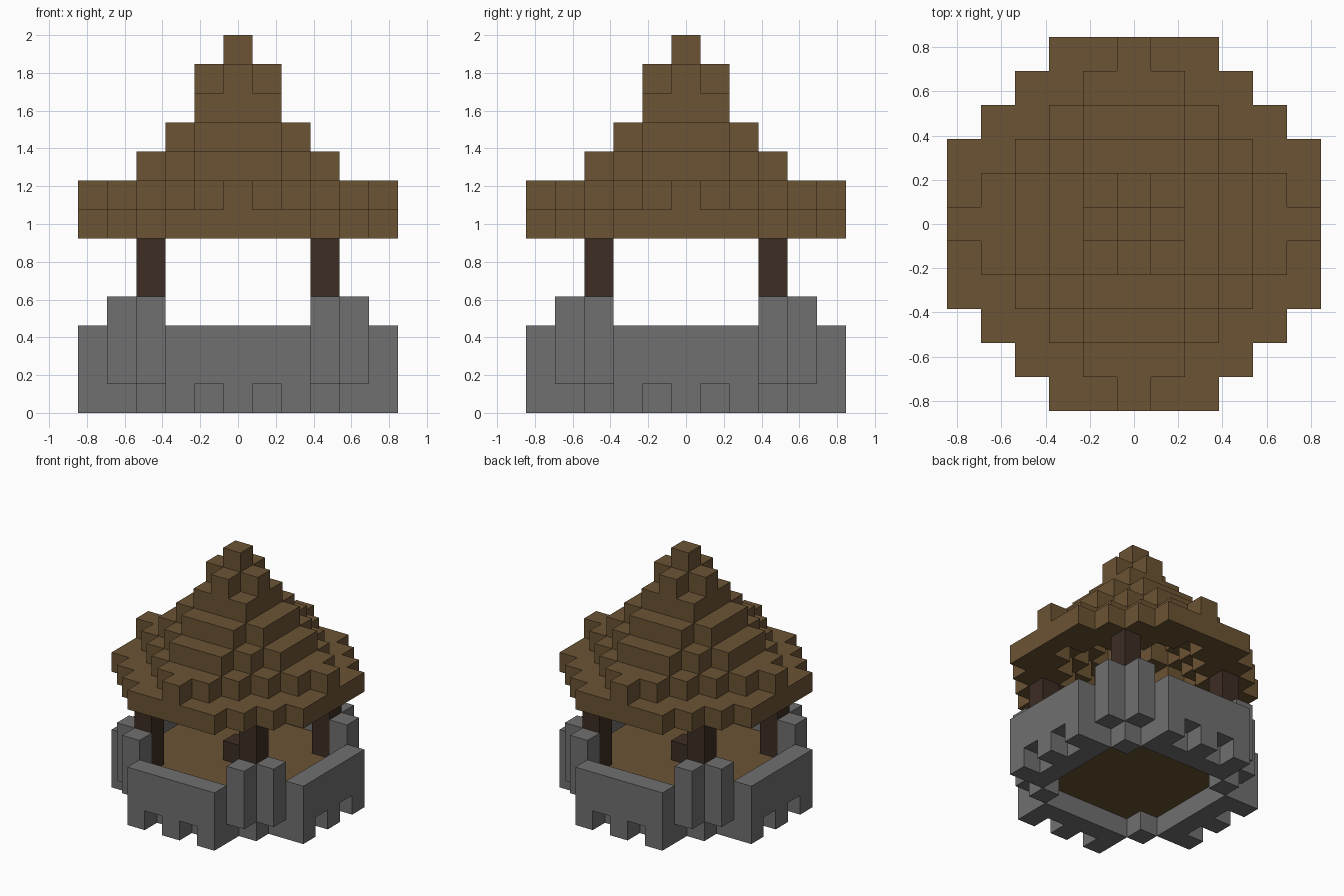
import bpy
import bmesh
from mathutils import Vector

cube = bpy.data.objects.get("Cube")
if cube:
    bpy.data.objects.remove(cube, do_unlink=True)

U = 2 / 13  # edge of one block
REACH = range(-5, 6)


def material(name, rgb):
    mat = bpy.data.materials.new(name)
    mat.use_nodes = True
    mat.diffuse_color = (*rgb, 1)
    mat.node_tree.nodes["Principled BSDF"].inputs["Base Color"].default_value = (*rgb, 1)
    return mat


STONE = material("grey stone", (0.16, 0.16, 0.16))
THATCH = material("brown thatch", (0.147, 0.087, 0.034))
WOOD = material("dark wood", (0.045, 0.026, 0.017))


def blocks(layers, rule):
    """Blocks whose rule holds; the rule gets larger and smaller offset and layer."""
    return {(x, y, k) for k in layers for x in REACH for y in REACH
            if rule(max(abs(x), abs(y)), min(abs(x), abs(y)), k)}


def build(name, cells, mat):
    """Skin a set of blocks, leaving out the faces between neighbours."""
    bm = bmesh.new()
    for cell in cells:
        centre = Vector(cell) + Vector((0, 0, 0.5))
        for axis in range(3):
            for sign in (-1, 1):
                n = Vector((0, 0, 0))
                n[axis] = sign
                if tuple(int(a + b) for a, b in zip(cell, n)) in cells:
                    continue
                a = Vector((0, 0, 0))
                a[(axis + 1) % 3] = 0.5
                b = n.cross(a)
                corners = (a + b, b - a, -a - b, a - b)
                bm.faces.new([bm.verts.new((centre + n / 2 + c) * U) for c in corners])
    bmesh.ops.remove_doubles(bm, verts=bm.verts, dist=U / 100)
    mesh = bpy.data.meshes.new(name)
    bm.to_mesh(mesh)
    bm.free()
    mesh.materials.append(mat)
    obj = bpy.data.objects.new(name, mesh)
    bpy.context.collection.objects.link(obj)
    return obj


# Stone: notched foundation ring, four low walls, paired corner pillars
foundation = blocks([0], lambda a, b, k: (a == 5 and b in (0, 2))
                    or (a == 4 and b <= 2) or a == b == 3)
walls = blocks([1, 2], lambda a, b, k: a == 5 and b <= 2)
pillars = blocks([1, 2, 3], lambda a, b, k: a == 4 and b == 3)
build("stone_wall", foundation | walls | pillars, STONE)

# Raised floor with a small block in the middle
build("floor", blocks([1], lambda a, b, k: a <= 4 and b <= 2), THATCH)
build("centre_block", {(0, 0, 2)}, WOOD)

# Four roof posts
for x, side in ((-3, "right"), (3, "left")):
    for y, end in ((-3, "front"), (3, "back")):
        build(f"{end}_{side}_post", {(x, y, k) for k in range(1, 6)}, WOOD)

# Hollow stepped roof: layer -> (half width, outer diagonal, hollow diagonal)
ROOF = {6: (5, 7, 4), 7: (5, 5, 3), 8: (3, 4, 2), 9: (2, 3, 1),
        10: (1, 2, -1), 11: (1, 1, -1), 12: (0, 0, -1)}


def roof_rule(a, b, k):
    half, outer, hollow = ROOF[k]
    return a <= half and hollow < a + b <= outer


build("roof", blocks(ROOF, roof_rule), THATCH)
